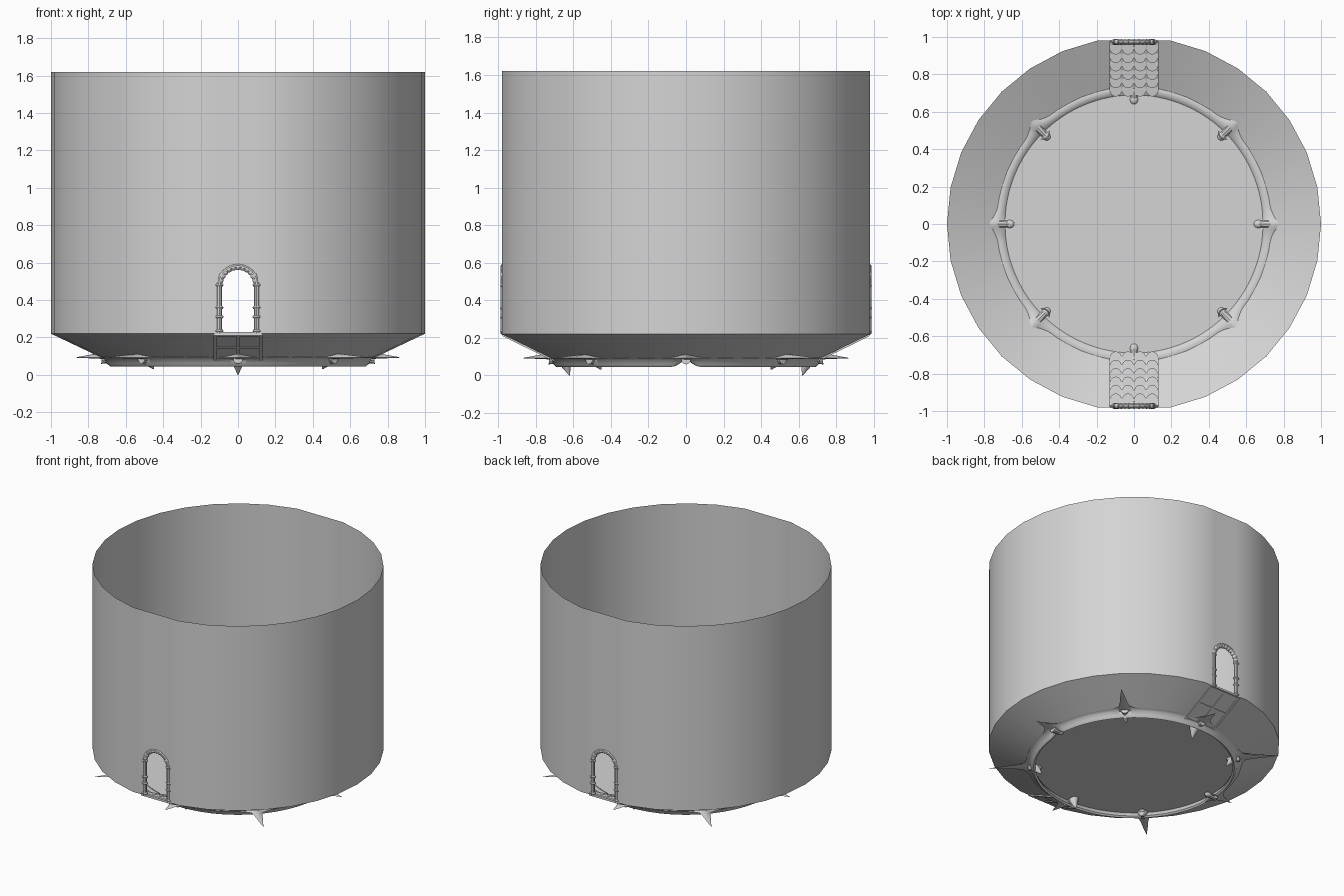
import bpy, bmesh
from math import pi, sin, cos, radians, exp
from mathutils import Matrix, Vector

if "Cube" in bpy.data.objects:
    bpy.data.objects.remove(bpy.data.objects["Cube"])

grey = bpy.data.materials.new("stone_grey")
grey.use_nodes = True
grey.diffuse_color = (0.66, 0.66, 0.66, 1)
grey.node_tree.nodes["Principled BSDF"].inputs["Base Color"].default_value = (0.66, 0.66, 0.66, 1)


def finish(bm, name, angle=35, fix=True):
    if fix:
        bmesh.ops.recalc_face_normals(bm, faces=bm.faces)
    mesh = bpy.data.meshes.new(name)
    bm.to_mesh(mesh)
    bm.free()
    mesh.materials.append(grey)
    obj = bpy.data.objects.new(name, mesh)
    bpy.context.collection.objects.link(obj)
    bpy.ops.object.select_all(action="DESELECT")
    obj.select_set(True)
    bpy.context.view_layer.objects.active = obj
    bpy.ops.object.shade_smooth_by_angle(angle=radians(angle))


def rod(bm, a, b, r1, r2, mat=Matrix(), sides=10):
    a, b = Vector(a), Vector(b)
    d = b - a
    place = Matrix.Translation((a + b) / 2) @ d.to_track_quat("Z", "Y").to_matrix().to_4x4()
    bmesh.ops.create_cone(bm, cap_ends=True, segments=sides, radius1=r1, radius2=r2,
                          depth=d.length, matrix=mat @ place)


def bead(bm, p, size, mat=Matrix()):
    bmesh.ops.create_uvsphere(bm, u_segments=10, v_segments=6, radius=1,
                              matrix=mat @ Matrix.Translation(p) @ Matrix.Diagonal((*size, 1)))


def box(bm, p, size, mat=Matrix()):
    bmesh.ops.create_cube(bm, size=1, matrix=mat @ Matrix.Translation(p) @ Matrix.Diagonal((*size, 1)))


# Arena wall, sloping skirt and floor, with flat doorway panels front and back
SIDES = 32
angles = [2 * pi * k / SIDES for k in range(SIDES) if k not in (8, 24)]
bm = bmesh.new()
rings = [[bm.verts.new((r * cos(a), r * sin(a), z)) for a in angles]
         for r, z in ((1, 1.62), (1, 0.22), (0.72, 0.087))]
n = len(angles)
for level in range(2):
    for i in range(n):
        j = (i + 1) % n
        top, low = rings[level], rings[level + 1]
        doorway = level == 0 and abs(top[i].co.x + top[j].co.x) < 0.01
        if doorway:
            # Side strips, then a strip from each arch segment up to the rim
            s = 1 if top[j].co.x > 0 else -1
            y = low[i].co.y
            arch = [(-0.093 * cos(pi * k / 12), 0.48 + 0.093 * sin(pi * k / 12)) for k in range(13)]
            lower = [bm.verts.new((s * x, y, z)) for x, z in arch]
            upper = [bm.verts.new((s * x, y, 1.62)) for x, z in arch]
            feet = [bm.verts.new((s * x, y, 0.22)) for x in (-0.093, 0.093)]
            bm.faces.new((low[i], feet[0], lower[0], upper[0], top[i]))
            bm.faces.new((feet[1], low[j], top[j], upper[-1], lower[-1]))
            for k in range(12):
                bm.faces.new((lower[k], lower[k + 1], upper[k + 1], upper[k]))
        else:
            bm.faces.new((low[i], low[j], top[j], top[i]))
bm.faces.new(rings[-1])
finish(bm, "arena_shell", 22, fix=False)

# Thorned ring: hanging lip under the floor, outer edge flaring into eight spikes
bm = bmesh.new()
steps = 384
loops = []
for k in range(steps):
    a = 2 * pi * k / steps
    sector = round(a / (pi / 4))
    off = abs(a - sector * pi / 4)
    reach = 0.22 if sector % 2 else 0.09
    flare = exp(-(off / 0.08) ** 2)
    spike = max(0, 1 - off / 0.042) ** 1.1
    mid = 0.722 + 0.03 * flare
    outer = 0.74 + 0.045 * flare + reach * spike
    notch = 0.035 * exp(-(off / 0.06) ** 2) if sector % 4 == 0 else 0
    section = ((0.69, 0.088), (mid, 0.098 + 0.017 * flare), (outer, 0.092), (0.715, 0.085),
               (0.705, 0.06 + notch * 0.7), (0.69, 0.045 + notch), (0.677, 0.055 + notch * 0.8))
    loops.append([bm.verts.new((r * cos(a), r * sin(a), z)) for r, z in section])
for k in range(steps):
    a, b = loops[k], loops[(k + 1) % steps]
    for m in range(len(a)):
        q = (m + 1) % len(a)
        bm.faces.new((a[m], b[m], b[q], a[q]))
finish(bm, "thorned_ring", 60)

# Inner claws at each spike, the front and back ones reaching the ground
bm = bmesh.new()
for k in range(8):
    turn = Matrix.Rotation(k * pi / 4, 4, "Z")
    rod(bm, (0.73, 0, 0.085), (0.67, 0, 0.082), 0.026, 0.018, turn)
    bead(bm, (0.665, 0, 0.082), (0.028, 0.024, 0.018), turn)
    if k in (2, 6):
        rod(bm, (0.645, 0, 0.075), (0.62, 0, 0), 0.036, 0.002, turn)
    elif k % 2:
        rod(bm, (0.68, 0, 0.08), (0.64, 0, 0.033), 0.035, 0.004, turn)
finish(bm, "claws")

for side, spin in (("front", 0), ("back", pi)):
    turn = Matrix.Rotation(spin, 4, "Z")

    # Door frame: arched rod with beads, collars and small points
    bm = bmesh.new()
    y = -0.973
    path = [(-0.1, y, 0.22)] + [(-0.1 * cos(pi * k / 12), y, 0.48 + 0.1 * sin(pi * k / 12))
                                for k in range(13)] + [(0.1, y, 0.22)]
    for a, b in zip(path, path[1:]):
        rod(bm, a, b, 0.015, 0.015, turn)
    for k in range(1, 12):
        a = pi * k / 12
        bead(bm, (-0.096 * cos(a), y, 0.48 + 0.096 * sin(a)), (0.016, 0.016, 0.016), turn)
        rod(bm, (-0.1 * cos(a), y, 0.48 + 0.1 * sin(a)),
            (-0.122 * cos(a), y, 0.48 + 0.122 * sin(a)), 0.008, 0.001, turn, 6)
    for s in (-1, 1):
        for z in (0.235, 0.31, 0.36, 0.48):
            bead(bm, (s * 0.1, y, z), (0.024, 0.017, 0.012), turn)
        bead(bm, (s * 0.085, y, 0.53), (0.02, 0.016, 0.02), turn)
    box(bm, (0, y, 0.222), (0.25, 0.02, 0.014), turn)
    finish(bm, side + "_door_frame")

    # Ramp slab with ribs beneath, lying along the skirt
    slope = turn @ Matrix.Translation((0, -0.835, 0.151)) @ Matrix.Rotation(-0.455, 4, "X")
    bm = bmesh.new()
    box(bm, (0, 0, 0.003), (0.26, 0.31, 0.016), slope)
    for x in (-0.122, 0, 0.122):
        box(bm, (x, 0, -0.006), (0.016, 0.31, 0.008), slope)
    for v in (-0.147, 0, 0.147):
        box(bm, (0, v, -0.006), (0.26, 0.016, 0.008), slope)
    finish(bm, side + "_ramp")

    # Overlapping rounded tiles on the ramp
    bm = bmesh.new()
    for row in range(6):
        for col in range(4):
            tile = (slope @ Matrix.Translation((0.065 * (col - 1.5), -0.125 + 0.05 * row, 0.013))
                    @ Matrix.Rotation(0.3, 4, "X") @ Matrix.Diagonal((1, 1.1, 1, 1)))
            bmesh.ops.create_cone(bm, cap_ends=True, segments=14, radius1=0.0325, radius2=0.0325,
                                  depth=0.006, matrix=tile)
    finish(bm, side + "_ramp_tiles")
